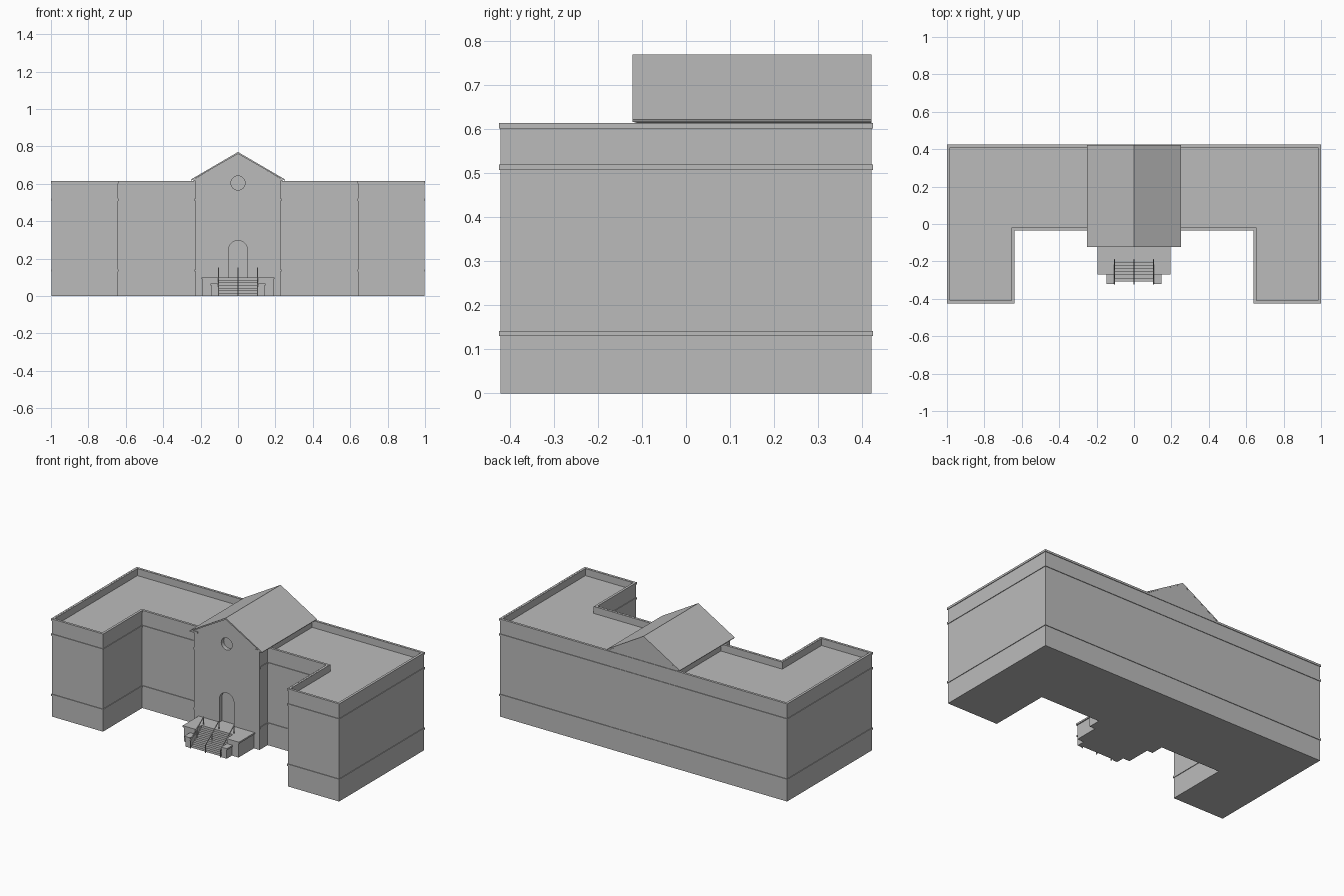
import bpy, bmesh, math
from mathutils import Vector

cube = bpy.data.objects.get("Cube")
if cube:
    bpy.data.objects.remove(cube, do_unlink=True)

stone = bpy.data.materials.new("grey stone")
stone.use_nodes = True
stone.diffuse_color = (0.5, 0.5, 0.5, 1)
stone.node_tree.nodes["Principled BSDF"].inputs["Base Color"].default_value = (0.5, 0.5, 0.5, 1)


def finish(name, bm):
    bmesh.ops.recalc_face_normals(bm, faces=bm.faces)
    mesh = bpy.data.meshes.new(name)
    bm.to_mesh(mesh)
    bm.free()
    mesh.materials.append(stone)
    obj = bpy.data.objects.new(name, mesh)
    bpy.context.collection.objects.link(obj)
    return obj


def skin(name, loops, closed=False):
    """Bridge equal loops of points; cap the ends, or join them into a ring."""
    bm = bmesh.new()
    rows = [[bm.verts.new(p) for p in loop] for loop in loops]
    pairs = list(zip(rows, rows[1:]))
    if closed:
        pairs.append((rows[-1], rows[0]))
    else:
        bm.faces.new(rows[0])
        bm.faces.new(rows[-1])
    n = len(rows[0])
    for a, b in pairs:
        for i in range(n):
            j = (i + 1) % n
            bm.faces.new((a[i], a[j], b[j], b[i]))
    return finish(name, bm)


def extrude_y(name, profile, y0, y1):
    return skin(name, [[(x, y, z) for x, z in profile] for y in (y0, y1)])


def extrude_x(name, profile, x0, x1):
    return skin(name, [[(x, y, z) for y, z in profile] for x in (x0, x1)])


def box(name, x0, x1, y0, y1, z0, z1):
    return extrude_y(name, [(x0, z0), (x1, z0), (x1, z1), (x0, z1)], y0, y1)


def rod(name, a, b, radius=0.003):
    a, b = Vector(a), Vector(b)
    bm = bmesh.new()
    bmesh.ops.create_cone(bm, cap_ends=True, segments=8, radius1=radius,
                          radius2=radius, depth=(b - a).length)
    turn = (b - a).to_track_quat('Z', 'Y')
    for v in bm.verts:
        v.co = turn @ v.co + (a + b) / 2
    return finish(name, bm)


# U-shaped plan: corner position and outward direction
W, D, IN, MID = 0.996, 0.421, 0.642, -0.032
corners = [(-W, -D, -1, -1), (-IN, -D, 1, -1), (-IN, MID, 1, -1), (IN, MID, -1, -1),
           (IN, -D, -1, -1), (W, -D, 1, -1), (W, D, 1, 1), (-W, D, -1, 1)]


def plan(offset, z):
    return [(x + sx * offset, y + sy * offset, z) for x, y, sx, sy in corners]


# Main building with sunken flat roof behind a parapet
TOP, ROOF = 0.614, 0.57
skin("main_building", [plan(0, 0), plan(0, TOP), plan(-0.012, TOP), plan(-0.012, ROOF)])

# String courses and parapet coping
for name, z0, z1 in (("lower_band", 0.13, 0.142), ("upper_band", 0.508, 0.52),
                     ("parapet_coping", 0.602, 0.6145)):
    skin(name, [plan(0.004, z0), plan(0.004, z1), plan(-0.006, z1), plan(-0.006, z0)], closed=True)

# Central gabled pavilion
CW, FRONT, BACK = 0.228, -0.112, 0.4215
pavilion = extrude_y("central_pavilion",
                     [(-CW, 0), (CW, 0), (CW, 0.628), (0, 0.762), (-CW, 0.628)], FRONT, BACK)


# Arched doorway and round window recesses
def arc(cz, r, start, end, n):
    return [(r * math.cos(start + (end - start) * i / n),
             cz + r * math.sin(start + (end - start) * i / n)) for i in range(n + 1)]


door = [(-0.05, 0.1), (0.05, 0.1)] + arc(0.247, 0.05, 0, math.pi, 12)
window = arc(0.604, 0.038, 0, math.tau, 24)[:-1]
for name, profile in (("doorway_cutter", door), ("window_cutter", window)):
    cutter = extrude_y(name, profile, FRONT - 0.05, FRONT + 0.025)
    cutter.hide_render = True
    mod = pavilion.modifiers.new(name, 'BOOLEAN')
    mod.operation, mod.object, mod.solver = 'DIFFERENCE', cutter, 'EXACT'
    bpy.context.view_layer.objects.active = pavilion
    bpy.ops.object.modifier_apply(modifier=name)
    bpy.data.objects.remove(cutter, do_unlink=True)

# Gable roof and eaves
extrude_y("gable_roof", [(-0.252, 0.623), (0, 0.77), (0.252, 0.623),
                         (0.249, 0.617), (0, 0.76), (-0.249, 0.617)], -0.122, 0.422)
for side, s in (("left", 1), ("right", -1)):
    extrude_y(side + "_eave", [(s * 0.2, 0.616), (s * 0.235, 0.616), (s * 0.244, 0.622),
                               (s * 0.232, 0.627), (s * 0.2, 0.627)], -0.117, 0.4215)
    for z in (0.13, 0.508):
        box(side + "_pavilion_band", *sorted((s * 0.22, s * 0.232)), FRONT + 0.002, 0, z, z + 0.012)

# Porch: body and overhanging slab, notched for the stairs
SX, STAIR_TOP = 0.108, -0.205
for name, ex, z0, z1 in (("porch_body", 0, 0, 0.09), ("porch_slab", 0.006, 0.09, 0.1)):
    x, y = 0.189 + ex, -0.264 - ex
    outline = [(-x, FRONT), (-x, y), (-SX, y), (-SX, STAIR_TOP),
               (SX, STAIR_TOP), (SX, y), (x, y), (x, FRONT)]
    skin(name, [[(px, py, z) for px, py in outline] for z in (z0, z1)])

# Stairs as one stepped profile
STEPS, FOOT = 7, -0.308
tread, rise = (STAIR_TOP - FOOT) / (STEPS - 1), 0.1 / STEPS
profile = [(STAIR_TOP, 0), (FOOT, 0)]
for i in range(STEPS - 1):
    y = FOOT + i * tread
    profile += [(y, (i + 1) * rise), (y + tread, (i + 1) * rise)]
extrude_x("stairs", profile, -SX, SX)

# Pedestals beside the stairs
for side, s in (("left", 1), ("right", -1)):
    x0, x1 = sorted((s * SX, s * 0.143))
    box(side + "_pedestal", x0, x1, -0.316, -0.264, 0, 0.057)
    x0, x1 = sorted((s * SX, s * 0.148))
    box(side + "_pedestal_cap", x0, x1, -0.321, -0.264, 0.057, 0.066)

# Handrails at both sides and in the middle
for side, x in (("left", 0.105), ("middle", 0), ("right", -0.105)):
    low, high = Vector((x, -0.322, 0.048)), Vector((x, -0.19, 0.15))
    rod(side + "_handrail", low, high)
    for t, base in ((0, 0), (0.5, 0.04), (1, 0.1)):
        p = low.lerp(high, t)
        rod(side + "_rail_post", (x, p.y, base), p)
